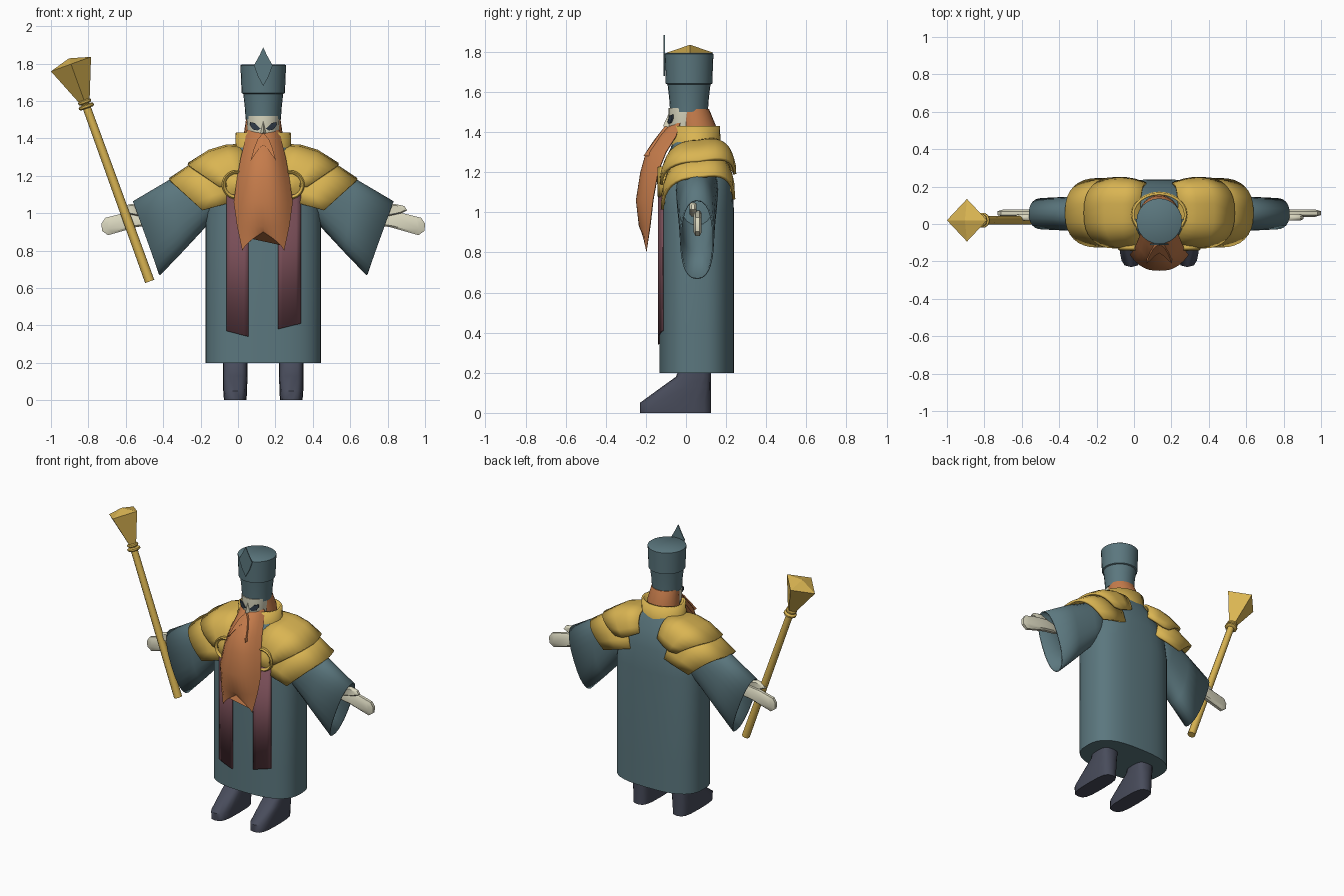
import bpy, bmesh, math
from mathutils import Vector

if "Cube" in bpy.data.objects:
    bpy.data.objects.remove(bpy.data.objects["Cube"])

CX = 0.135  # the figure stands right of the origin, the staff balances it


def material(name, rgb):
    m = bpy.data.materials.new(name)
    m.diffuse_color = (*rgb, 1)
    m.use_nodes = True
    m.node_tree.nodes["Principled BSDF"].inputs["Base Color"].default_value = m.diffuse_color
    return m


TEAL = material("robe teal", (0.105, 0.185, 0.21))
GOLD = material("gold", (0.70, 0.46, 0.085))
ORANGE = material("beard orange", (0.56, 0.20, 0.07))
MAROON = material("ribbon maroon", (0.19, 0.075, 0.095))
SKIN = material("pale skin", (0.70, 0.68, 0.52))
BOOT = material("boot slate", (0.065, 0.072, 0.105))
EYE = material("eye dark", (0.03, 0.045, 0.065))


def build(name, verts, faces, mat, mirror=False, thick=0, angle=40, x=CX):
    me = bpy.data.meshes.new(name)
    me.from_pydata([tuple(v) for v in verts], [], faces)
    bm = bmesh.new()
    bm.from_mesh(me)
    bmesh.ops.recalc_face_normals(bm, faces=bm.faces)
    bm.to_mesh(me)
    bm.free()
    me.materials.append(mat)
    ob = bpy.data.objects.new(name, me)
    ob.location.x = x
    bpy.context.collection.objects.link(ob)
    bpy.ops.object.select_all(action='DESELECT')
    ob.select_set(True)
    bpy.context.view_layer.objects.active = ob
    if angle:
        bpy.ops.object.shade_smooth_by_angle(angle=math.radians(angle))
    if thick:
        s = ob.modifiers.new("thickness", 'SOLIDIFY')
        s.thickness, s.offset = thick, 0
    if mirror:
        ob.modifiers.new("mirror", 'MIRROR').use_mirror_merge = False
    return ob


def loft(name, rings, mat, closed=True, caps=True, **kw):
    n = len(rings[0])
    faces = []
    for r in range(len(rings) - 1):
        for i in range(n if closed else n - 1):
            j = (i + 1) % n
            faces.append((r * n + i, r * n + j, (r + 1) * n + j, (r + 1) * n + i))
    if closed and caps:
        faces += [tuple(range(n)), tuple(range((len(rings) - 1) * n, len(rings) * n))]
    return build(name, [v for r in rings for v in r], faces, mat, **kw)


def spow(v, p):
    return math.copysign(abs(v) ** p, v)


def oval(z, hx, hy, yc=0, n=24, e=2.0):
    a = [2 * math.pi * i / n for i in range(n)]
    return [(hx * spow(math.cos(t), 2 / e), yc + hy * spow(math.sin(t), 2 / e), z) for t in a]


def plate(name, pts, y, t, mat, **kw):
    """Front-facing outline given as (x, z); y is a number or a function of (x, z)."""
    f = y if callable(y) else (lambda x, z: y)
    return loft(name, [[(x, f(x, z), z) for x, z in pts],
                       [(x, f(x, z) + t, z) for x, z in pts]], mat, **kw)


# robe
BY, BE = 0.053, 2.7
loft("robe", [oval(z, hx, hy, BY, 36, BE) for z, hx, hy in
              [(.2, .31, .186), (.4, .31, .186), (1.0, .31, .186), (1.16, .285, .18),
               (1.27, .21, .155), (1.36, .13, .11)]], TEAL, angle=50)

# boots
prof = [(0, -.23, .125, .06), (.05, -.23, .125, .064), (.13, -.12, .125, .065),
        (.18, -.05, .125, .065), (.26, -.02, .125, .065)]
loft("boot", [[(.15 + p[0], p[1], p[2]) for p in oval(z, w, (b - a) / 2, (a + b) / 2, 16, 3.2)]
              for z, a, b, w in prof], BOOT, mirror=True, angle=50)

# sleeves: slanted oval sections from shoulder to wide cuff
def slanted(ts, tz, bs, bz, hy, n=24):
    out = []
    for i in range(n):
        t = 2 * math.pi * i / n
        k = (1 + spow(math.cos(t), .85)) / 2
        out.append((bs + (ts - bs) * k, .055 + hy * spow(math.sin(t), .85), bz + (tz - bz) * k))
    return out


loft("sleeve", [slanted(*s) for s in
                [(.15, 1.27, .2, 1.0, .1), (.36, 1.24, .3, .94, .1),
                 (.5, 1.175, .43, .80, .088), (.695, 1.06, .555, .67, .08)]],
     TEAL, caps=False, mirror=True, thick=.008)

# hands: tapered palm and thumb
def slab(name, pts, y0, y1):
    cx = sum(p[0] for p in pts) / len(pts)
    cz = sum(p[1] for p in pts) / len(pts)
    small = [(cx + (x - cx) * .75, cz + (z - cz) * .75) for x, z in pts]
    ym, d = (y0 + y1) / 2, (y1 - y0) / 4
    loft(name, [[(x, y, z) for x, z in q] for q, y in
                [(small, y0), (pts, ym - d), (pts, ym + d), (small, y1)]], SKIN, mirror=True)


slab("palm", [(.58, .99), (.66, 1.01), (.745, 1.0), (.845, .975), (.865, .945), (.862, .905),
              (.83, .882), (.68, .925), (.58, .94)], .038, .078)
slab("thumb", [(.64, 1.03), (.70, 1.05), (.755, 1.038), (.77, 1.015), (.74, 1.0), (.65, .98)],
     .018, .052)

# layered shoulder armour: arcs from front, over the shoulder, to the back
def arc(ts, tz, fs, fz, h, n=16):
    out = []
    for i in range(n + 1):
        t = math.pi * i / n
        w = max(math.sin(t), 0) ** .85
        out.append((fs + (ts - fs) * w, .06 + h * spow(math.cos(t), .8),
                    fz + (tz - fz) * w + (.05 * math.cos(t) if t < math.pi / 2 else 0)))
    return out


for name, arcs in {
    "upper_shoulder_plate": [(.10, 1.355, .07, 1.19, .155), (.20, 1.352, .13, 1.16, .175),
                             (.29, 1.325, .18, 1.14, .183), (.40, 1.255, .235, 1.14, .183)],
    "lower_shoulder_plate": [(.2, 1.31, .13, 1.07, .165), (.38, 1.255, .235, 1.04, .176),
                             (.50, 1.175, .325, 1.015, .178)]}.items():
    loft(name, [arc(*a) for a in arcs], GOLD, closed=False, mirror=True, thick=.016)

# collar
loft("collar", [oval(1.22, .155, .125, .05), oval(1.32, .145, .117, .05), oval(1.43, .14, .112, .05)],
     GOLD, caps=False, thick=.014)

# ribbons hugging the robe front
def front_y(x, z):
    return BY - .186 * (1 - (abs(x) / .31) ** BE) ** (1 / BE) - .006


for name, x0, x1, z0, z1 in [("left_ribbon", -.195, -.08, .37, .34), ("right_ribbon", .078, .2, .38, .41)]:
    cols = [i / 5 for i in range(6)]
    rows = [[(x0 + (x1 - x0) * c, front_y(x0 + (x1 - x0) * c, 0), z) for c in cols
             for z in [z0 + (z1 - z0) * c if r == 0 else 1.1]] for r in range(2)]
    loft(name, rows, MAROON, closed=False, thick=.006)

# round clasps with a raised rim
lathe = [(.078, .03), (.078, -.006), (.071, -.014), (.062, -.008), (.058, 0), (.03, -.012), (.008, -.016)]
loft("clasp", [[(.143 + r * math.cos(2 * math.pi * i / 24), -.128 + y,
                 1.152 + r * math.sin(2 * math.pi * i / 24)) for i in range(24)] for r, y in lathe],
     GOLD, mirror=True)

# head: hair at the back, face in front
loft("hair", [oval(1.36, .105, .105, .05), oval(1.43, .103, .095, .055), oval(1.515, .09, .085, .03)], ORANGE)
loft("face", [oval(1.38, .07, .075, -.005), oval(1.43, .084, .082, -.005), oval(1.52, .088, .085, -.002)], SKIN)
build("nose", [(0, -.085, 1.495), (-.017, -.082, 1.425), (.017, -.082, 1.425), (0, -.115, 1.43)],
      [(0, 1, 3), (0, 3, 2), (1, 2, 3), (0, 2, 1)], SKIN, angle=0)
plate("eye", [(.014, 1.452), (.03, 1.442), (.055, 1.447), (.07, 1.468), (.07, 1.487), (.045, 1.482)],
      lambda x, z: -.093 + 4.6 * x * x, .008, EYE, mirror=True)

# beard with a forked end
rings = []
F = [-1 + i / 6 for i in range(13)]
for z, w, yf, yb in [(1.445, .088, -.07, -.03), (1.38, .10, -.135, -.05), (1.30, .12, -.20, -.10),
                     (1.2, .138, -.228, -.14), (1.06, .158, -.25, -.165), (.93, .14, -.235, -.18),
                     (.80, .112, -.213, -.197)]:
    fork = .1 if z == .80 else 0
    zz = lambda f: z + fork * (1 - abs(f)) ** .7
    rings.append([(w * f, yb + (yf - yb) * (1 - abs(f) ** 2.6), zz(f)) for f in F]
                 + [(w * f, yb + .003, zz(f)) for f in F[-2:0:-1]])
loft("beard", rings, ORANGE)
plate("moustache", [(0, 1.43), (.03, 1.395), (.05, 1.345), (.068, 1.28), (.022, 1.345), (0, 1.365)],
      lambda x, z: -.105 - (1.43 - z) * .78 + 2 * x * x, .05, ORANGE, mirror=True)

# hat with a pointed badge at the front
loft("hat", [oval(z, r, r, .015) for z, r in
             [(1.5, .094), (1.57, .099), (1.638, .107), (1.642, .116), (1.72, .119), (1.79, .122), (1.795, .115)]],
     TEAL)
plate("hat_badge", [(0, 1.885), (.022, 1.84), (.05, 1.79), (.028, 1.73), (0, 1.68),
                    (-.028, 1.73), (-.05, 1.79), (-.022, 1.84)], -.111, .006, TEAL, angle=0)

# staff: rings along a slanted axis
P0, P1 = Vector((-.472, .02, .635)), Vector((-.893, .02, 1.797))
AX = (P1 - P0).normalized()
SIDE, FWD = Vector((-AX.z, 0, AX.x)), Vector((0, 1, 0))
LEN = (P1 - P0).length


def staff_ring(d, r, n):
    return [P0 + AX * d + SIDE * r * math.cos(2 * math.pi * i / n) + FWD * r * math.sin(2 * math.pi * i / n)
            for i in range(n)]


loft("staff_shaft", [staff_ring(0, .026, 10), staff_ring(LEN - .2, .022, 10)], GOLD, x=0)
for d, r in [(.252, .042), (.226, .036)]:
    loft("staff_band", [staff_ring(LEN - d, r * .8, 10), staff_ring(LEN - d + .006, r, 10),
                        staff_ring(LEN - d + .016, r, 10), staff_ring(LEN - d + .022, r * .8, 10)], GOLD, x=0)
loft("staff_head", [staff_ring(LEN - .205, .032, 4), staff_ring(LEN, .114, 4),
                    staff_ring(LEN + .032, .002, 4)], GOLD, angle=0, x=0)
